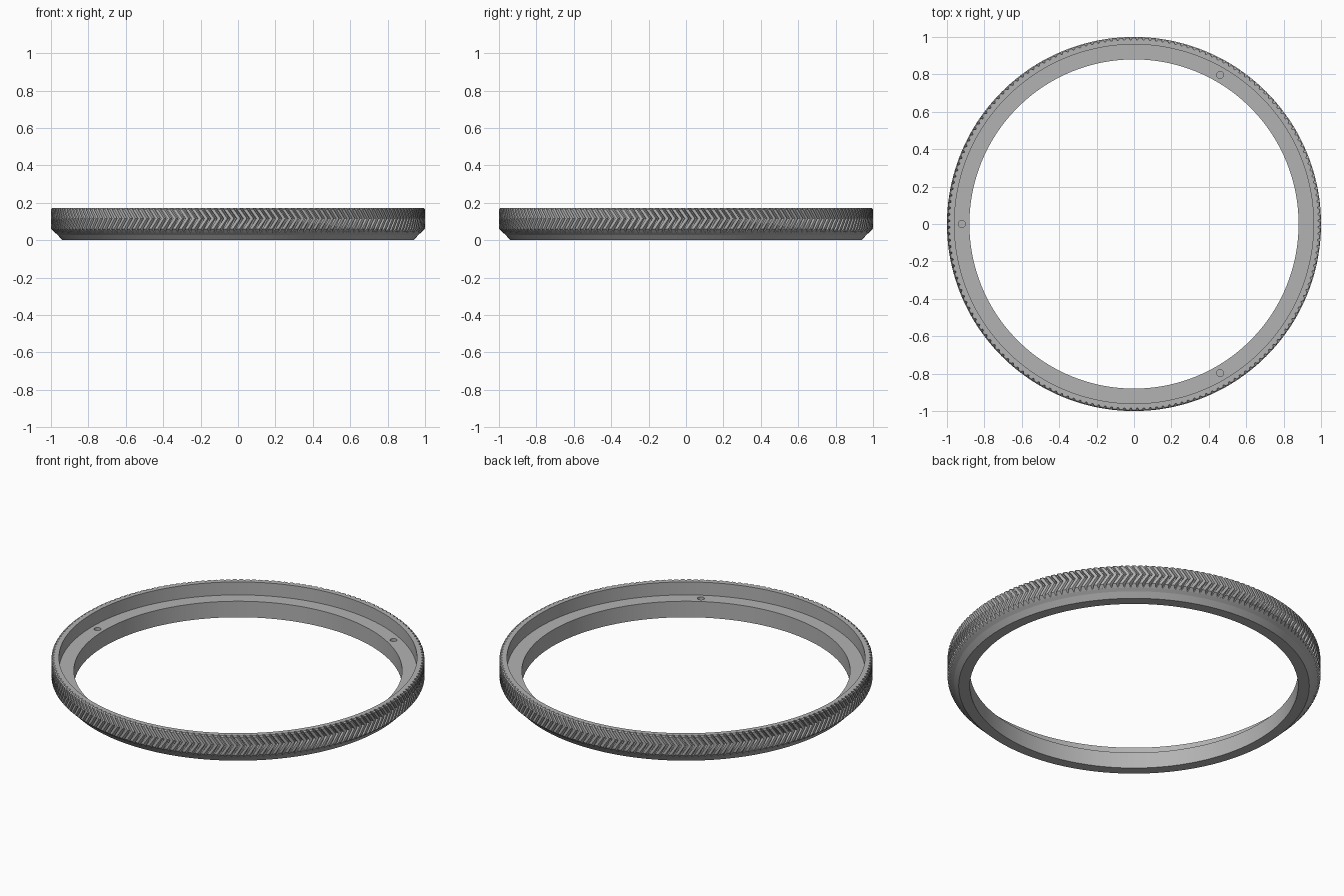
import bpy, bmesh
from math import sin, cos, pi, radians

cube = bpy.data.objects.get("Cube")
if cube:
    bpy.data.objects.remove(cube)

grey = bpy.data.materials.new("satin grey")
grey.use_nodes = True
colour = (0.45, 0.45, 0.45, 1)
grey.diffuse_color = colour
grey.node_tree.nodes["Principled BSDF"].inputs["Base Color"].default_value = colour


def polar(r, a, z):
    return (r * cos(a), r * sin(a), z)


def finish(bm, name):
    bmesh.ops.recalc_face_normals(bm, faces=bm.faces)
    mesh = bpy.data.meshes.new(name)
    bm.to_mesh(mesh)
    bm.free()
    mesh.materials.append(grey)
    obj = bpy.data.objects.new(name, mesh)
    bpy.context.collection.objects.link(obj)
    return obj


def activate(obj):
    bpy.ops.object.select_all(action='DESELECT')
    obj.select_set(True)
    bpy.context.view_layer.objects.active = obj


def lathe(name, profile, segments):
    bm = bmesh.new()
    loops = [[bm.verts.new(polar(r, 2 * pi * i / segments, z)) for r, z in profile]
             for i in range(segments)]
    n = len(profile)
    for i in range(segments):
        a, b = loops[i], loops[(i + 1) % segments]
        for j in range(n):
            k = (j + 1) % n
            bm.faces.new((a[j], b[j], b[k], a[k]))
    return finish(bm, name)


# Ring body: bore, shelf, recess, rim, grip wall and chamfered underside
body = lathe("ring_body", [(0.88, 0), (0.94, 0), (0.965, 0.029), (0.985, 0.045),
                           (0.985, 0.172), (0.96, 0.172), (0.96, 0.095), (0.88, 0.095)], 240)

# Three blind holes in the shelf
bm = bmesh.new()
for k in range(3):
    x, y, _ = polar(0.92, radians(60 + 120 * k), 0)
    made = bmesh.ops.create_cone(bm, cap_ends=True, segments=24, radius1=0.019,
                                 radius2=0.019, depth=0.1)
    bmesh.ops.translate(bm, verts=made["verts"], vec=(x, y, 0.08))
cutter = finish(bm, "hole_cutter")
cutter.hide_render = True
activate(body)
cut = body.modifiers.new("holes", 'BOOLEAN')
cut.operation = 'DIFFERENCE'
cut.solver = 'EXACT'
cut.object = cutter
bpy.ops.object.modifier_apply(modifier=cut.name)
bpy.data.objects.remove(cutter)
bpy.ops.object.shade_smooth_by_angle(angle=radians(8))

# Herringbone grip: chevron ridges wrapped around the wall
TEETH = 180
pitch = 2 * pi / TEETH
# each level: root height, crest height, crest radius, sideways shift
levels = [(0.042, 0.060, 1.0, 0.0), (0.116, 0.116, 1.0, 1.1),
          (0.165, 0.165, 1.0, 0.1), (0.172, 0.172, 0.994, 0.0)]
bm = bmesh.new()
for t in range(TEETH):
    rows = []
    for root_z, crest_z, crest_r, shift in levels:
        a = (t + shift) * pitch
        rows.append([bm.verts.new(polar(r, a + side * pitch, z)) for r, side, z in
                     ((0.982, -0.45, root_z), (crest_r, -0.26, crest_z),
                      (crest_r, 0.26, crest_z), (0.982, 0.45, root_z))])
    for low, high in zip(rows, rows[1:]):
        for j in range(4):
            k = (j + 1) % 4
            bm.faces.new((low[j], low[k], high[k], high[j]))
    bm.faces.new(rows[0][::-1])
    bm.faces.new(rows[-1])
finish(bm, "herringbone_grip")
